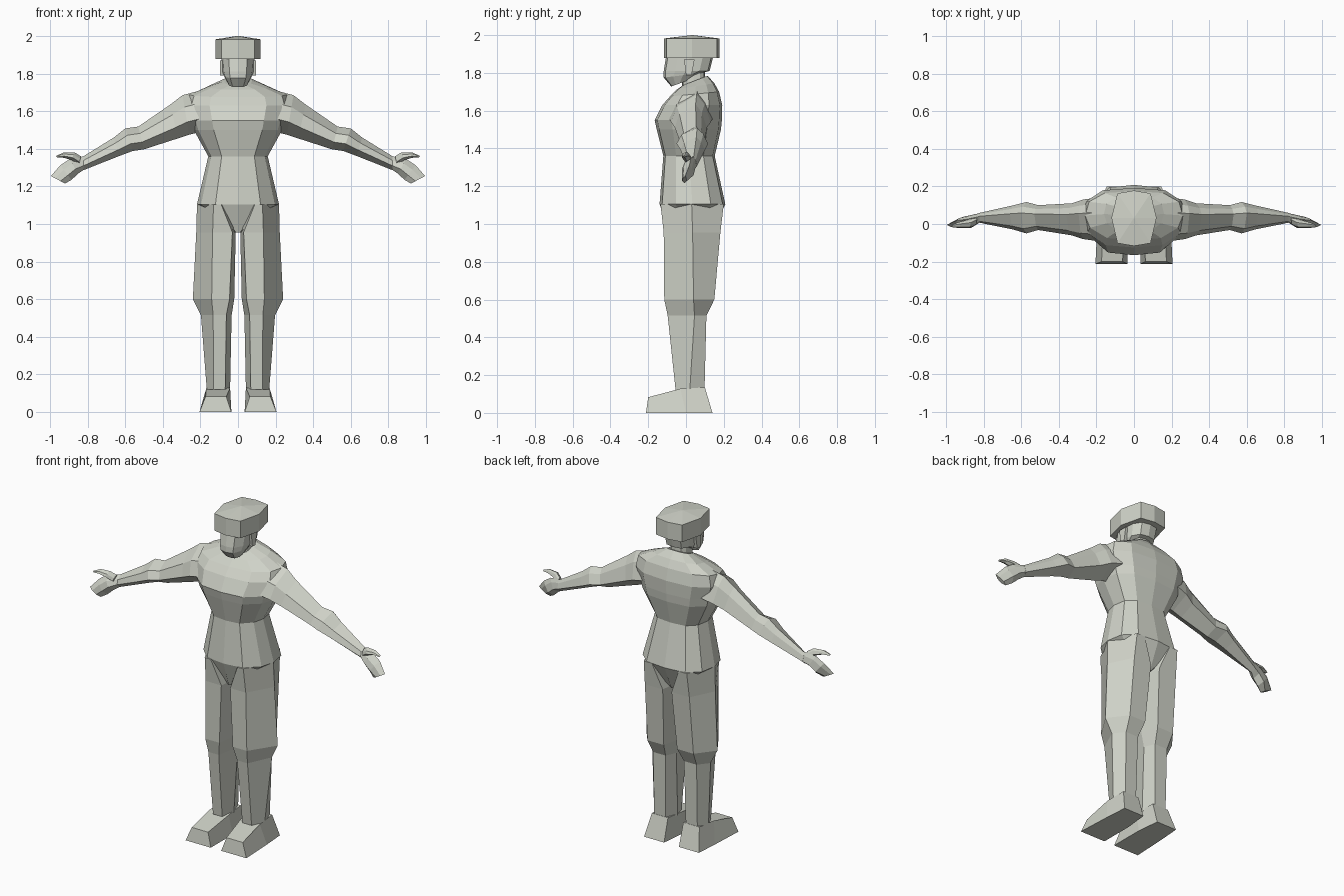
import bpy, bmesh

mat = bpy.data.materials.new("pale grey")
mat.diffuse_color = (0.63, 0.65, 0.58, 1)


def loft(name, rings, mirror=False):
    """Skin a list of equal-length point rings and cap both ends."""
    bm = bmesh.new()
    loops = [[bm.verts.new(p) for p in ring] for ring in rings]
    n = len(loops[0])
    for a, b in zip(loops, loops[1:]):
        for i in range(n):
            j = (i + 1) % n
            bm.faces.new((a[i], a[j], b[j], b[i]))
    bm.faces.new(loops[0][::-1])
    bm.faces.new(loops[-1])
    bmesh.ops.recalc_face_normals(bm, faces=bm.faces)
    me = bpy.data.meshes.new(name)
    bm.to_mesh(me)
    bm.free()
    me.materials.append(mat)
    ob = bpy.data.objects.new(name, me)
    bpy.context.collection.objects.link(ob)
    if mirror:
        ob.modifiers.new("mirror", 'MIRROR')
    return ob


def body_ring(hw, yf, yb, zf, zb=None):
    """Symmetric 12-sided section; zb lets the ring tilt towards the back."""
    zb = zf if zb is None else zb
    half = [(0, 0), (.55, .04), (.9, .25), (1, .5), (.92, .78), (.6, .96), (0, 1)]
    pts = half + [(-x, t) for x, t in half[-2:0:-1]]
    return [(x * hw, yf + (yb - yf) * t, zf + (zb - zf) * t) for x, t in pts]


# Torso: narrow crotch up through hip, waist, chest and sloping shoulders
loft("torso", [body_ring(*r) for r in [
    (.02, -.09, .14, .955),
    (.218, -.14, .208, 1.105),
    (.158, -.12, .152, 1.36),
    (.235, -.155, .185, 1.5),
    (.25, -.166, .19, 1.55),
    (.275, -.125, .192, 1.63),
    (.26, -.085, .175, 1.675, 1.70),
    (.16, -.045, .15, 1.715, 1.745),
    (.075, -.015, .115, 1.735, 1.785)]])

# Neck and head
loft("neck", [body_ring(.06, -.02, .10, 1.70), body_ring(.055, -.02, .10, 1.83)])
loft("head", [body_ring(*r) for r in [
    (.052, -.078, .01, 1.728, 1.76),
    (.075, -.118, .085, 1.775, 1.80),
    (.083, -.118, .125, 1.81),
    (.088, -.105, .145, 1.89)]])

# Ears
loft("ear", [[(x, y, z) for y, z in
              ((-.01, 1.87), (.0, 1.79), (.03, 1.79), (.045, 1.87))]
             for x in (.07, .097)], mirror=True)


# Cap: eight-sided band with a shallow peak
def cap_ring(s, z):
    half = [(0, -.15), (.088, -.135), (.12, 0), (.088, .13), (0, .145)]
    pts = half + [(-x, y) for x, y in half[3:0:-1]]
    return [(x * s, .033 + y * s, z) for x, y in pts]


loft("cap", [cap_ring(1, 1.878), cap_ring(1, 1.982), cap_ring(.02, 2.0)])


# Arms: six-sided sections between a top and a bottom point
def arm_ring(top, bottom, yf, yb):
    ym = (yf + yb) / 2

    def at(t, y):
        return (top[0] + (bottom[0] - top[0]) * t, y, top[1] + (bottom[1] - top[1]) * t)
    d = (yb - yf) * .15
    return [at(0, ym + d), at(.3, yf + d), at(.68, yf), at(1, ym), at(.7, yb), at(.25, yb - d)]


loft("arm", [arm_ring(*r) for r in [
    ((.20, 1.71), (.20, 1.49), -.09, .14),
    ((.295, 1.685), (.26, 1.475), -.08, .13),
    ((.36, 1.635), (.32, 1.455), -.06, .11),
    ((.53, 1.518), (.50, 1.397), -.032, .10),
    ((.60, 1.508), (.56, 1.388), -.05, .117),
    ((.66, 1.46), (.63, 1.362), -.03, .10),
    ((.83, 1.355), (.825, 1.285), .008, .058)]], mirror=True)

# Hands and thumbs
loft("hand", [arm_ring(*r) for r in [
    ((.82, 1.36), (.82, 1.288), .008, .058),
    ((.895, 1.345), (.85, 1.268), -.02, .048),
    ((.945, 1.312), (.885, 1.235), -.022, .04),
    ((.995, 1.255), (.92, 1.215), -.02, .004)]], mirror=True)
loft("thumb", [arm_ring(*r) for r in [
    ((.835, 1.36), (.845, 1.315), -.005, .04),
    ((.868, 1.38), (.885, 1.34), -.022, .024),
    ((.925, 1.381), (.925, 1.352), -.022, .012),
    ((.968, 1.362), (.962, 1.354), -.018, -.002)]], mirror=True)


# Legs: flat front and back strips with an edge on each side
def leg_ring(z, xi, xfi, xfo, xo, yf, ym, yb):
    return [(xi, ym, z), (xfi, yf, z), (xfo, yf, z), (xo, ym, z),
            (xfo + .015, yb, z), (xfi, yb, z)]


loft("leg", [leg_ring(*r) for r in [
    (1.105, .0, .09, .13, .218, -.135, .03, .2),
    (.955, .012, .03, .135, .222, -.118, .035, .182),
    (.60, .02, .045, .14, .24, -.115, .04, .15),
    (.515, .034, .062, .132, .197, -.097, .045, .108),
    (.12, .042, .068, .13, .166, -.055, .02, .098)]], mirror=True)

# Shoes: flat soles with a sloping instep
loft("shoe", [
    [(.035, -.212, 0), (.205, -.212, 0), (.195, 0, 0), (.185, .14, 0), (.05, .14, 0), (.035, 0, 0)],
    [(.062, -.2, .083), (.172, -.2, .083), (.168, -.03, .128), (.16, .1, .135),
     (.052, .1, .135), (.042, -.03, .128)]], mirror=True)
